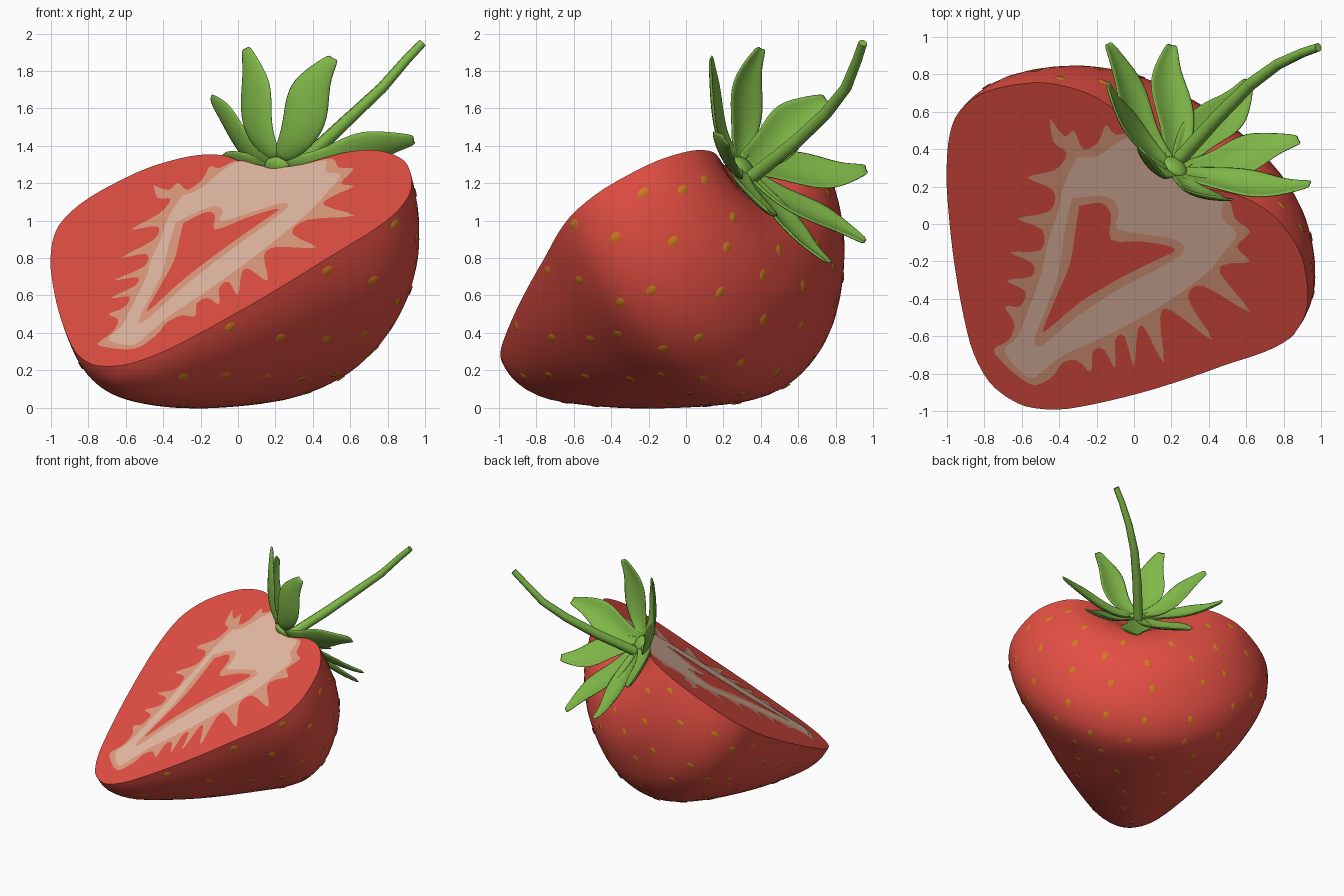
import bpy, bmesh, math, random
from mathutils import Vector, Matrix

if "Cube" in bpy.data.objects:
    bpy.data.objects.remove(bpy.data.objects["Cube"])

random.seed(4)
# Local frame of the tilted half fruit: w across the cut, u from tip to crown, n out of the cut
O = Vector((-0.6, -0.95, 0.24))
n = Vector((-0.337, -0.474, 0.814)).normalized()
u = Vector((0.442, 0.69, 0.574))
u = (u - n * u.dot(n)).normalized()
w = u.cross(n)


def P(s, t, h=0.0):
    return O + w * s + u * t + n * h


def material(name, rgb):
    m = bpy.data.materials.new(name)
    m.diffuse_color = (*rgb, 1)
    m.use_nodes = True
    m.node_tree.nodes["Principled BSDF"].inputs["Base Color"].default_value = m.diffuse_color
    return m


RED = material("strawberry red", (0.77, 0.077, 0.056))
PALE = material("pale core", (0.79, 0.5, 0.38))
PINK = material("salmon core edge", (0.74, 0.33, 0.21))
GREEN = material("leaf green", (0.215, 0.48, 0.065))
SEED = material("seed ochre", (0.64, 0.2, 0.014))


def finish(bm, name, mat, smooth=None):
    me = bpy.data.meshes.new(name)
    bm.to_mesh(me)
    bm.free()
    ob = bpy.data.objects.new(name, me)
    me.materials.append(mat)
    bpy.context.collection.objects.link(ob)
    if smooth:
        bpy.ops.object.select_all(action='DESELECT')
        ob.select_set(True)
        bpy.context.view_layer.objects.active = ob
        bpy.ops.object.shade_smooth_by_angle(angle=math.radians(smooth))
    return ob


def spline(pts, steps):
    out = []
    for i in range(len(pts) - 1):
        a, b, c, d = (Vector(pts[max(0, min(len(pts) - 1, i + k))]) for k in (-1, 0, 1, 2))
        for j in range(steps):
            f = j / steps
            out.append(0.5 * (2 * b + (c - a) * f + (2 * a - 5 * b + 4 * c - d) * f * f
                              + (3 * b - a - 3 * c + d) * f ** 3))
    return out + [Vector(pts[-1])]


# Fruit body: profile (radius, height along axis) swept through half a turn, then capped
profile = spline([(0, -.03), (.12, -.01), (.27, .088), (.41, .24), (.595, .48), (.765, .73), (.93, 1.0),
                  (1.035, 1.2), (1.075, 1.37), (1.03, 1.57), (.87, 1.785), (.72, 1.885), (.56, 1.935),
                  (.4, 1.925), (.28, 1.875), (.15, 1.81), (0, 1.79)], 3)
DEPTH, LEAN = 0.965, 0.15


def skin(r, t, a):
    h = DEPTH * r * math.sin(a)
    return P(-.085 + .1 * max(0, t - .95) + r * math.cos(a), t - LEAN * h, -h)


SEG = 40
bm = bmesh.new()
rows = []
for r, t in profile:
    if r < 1e-4:
        rows.append([bm.verts.new(skin(0, t, 0))] * (SEG + 1))
    else:
        rows.append([bm.verts.new(skin(r, t, math.pi * k / SEG)) for k in range(SEG + 1)])
for a, b in zip(rows, rows[1:]):
    for k in range(SEG):
        q = list(dict.fromkeys((a[k], a[k + 1], b[k + 1], b[k])))
        bm.faces.new(q)
bm.faces.new([r[0] for r in rows] + [r[-1] for r in rows[-2:0:-1]])
bmesh.ops.recalc_face_normals(bm, faces=bm.faces)
finish(bm, "fruit_half", RED, 40)

# Seeds: thin ovals in staggered rows on the skin
bm = bmesh.new()
for row, i in enumerate(range(8, 37, 3)):
    r, t = profile[i]
    count = max(2, round(math.pi * r / 0.36))
    for k in range(count):
        a = math.pi * (k + (0.3 if row % 2 else 0.7) + random.uniform(-.2, .2)) / count
        along = (skin(*profile[i + 1], a) - skin(*profile[i - 1], a)).normalized()
        side = skin(r, t, a + .01) - skin(r, t, a - .01)
        side = (side - along * side.dot(along)).normalized()
        normal = side.cross(along)
        if normal.dot(P(0, 1) - skin(r, t, a)) > 0:
            side, normal = -side, -normal
        rot = Matrix((side, along, normal)).transposed().to_4x4()
        place = Matrix.Translation(skin(r, t, a) + normal * .002)
        bmesh.ops.create_uvsphere(bm, u_segments=10, v_segments=4, radius=1,
                                  matrix=place @ rot @ Matrix.Diagonal((.024, .033, .004, 1)))
finish(bm, "seeds", SEED, 60)


# Painted core on the cut: rounded outlines in top-view x, y dropped onto the cut plane
def plate(name, pts, height, mat):
    bm = bmesh.new()
    vs = []
    for x, y in spline(pts + pts[:1], 3)[:-1]:
        z = O.z - (n.x * (x - O.x) + n.y * (y - O.y)) / n.z
        vs.append(bm.verts.new(Vector((x, y, z)) + n * height))
    f = bm.faces.new(vs)
    f.normal_update()
    if f.normal.dot(n) < 0:
        f.normal_flip()
    bmesh.ops.triangulate(bm, faces=[f])
    finish(bm, name, mat)


plate("core_edge", [
    (-.45, .57), (-.43, .44), (-.36, .38), (-.42, .29), (-.57, .25), (-.43, .18), (-.45, .07), (-.62, .03),
    (-.49, -.03), (-.5, -.14), (-.66, -.15), (-.54, -.21), (-.55, -.28), (-.68, -.3), (-.58, -.36),
    (-.61, -.44), (-.69, -.44), (-.64, -.53), (-.67, -.62), (-.75, -.67), (-.7, -.74), (-.6, -.83),
    (-.52, -.86), (-.43, -.81), (-.38, -.74), (-.3, -.73), (-.23, -.79), (-.22, -.68), (-.16, -.67),
    (-.1, -.77), (-.1, -.62), (-.05, -.6), (.0, -.76), (.02, -.57), (.06, -.56), (.16, -.74), (.14, -.5),
    (.2, -.46), (.42, -.62), (.29, -.4), (.37, -.33), (.62, -.47), (.46, -.26), (.51, -.21), (.62, -.2),
    (.55, -.12), (.62, -.04), (.54, .03), (.5, .14), (.34, .2), (.2, .27), (.1, .37), (.0, .48),
    (-.1, .48), (-.15, .53), (-.19, .44), (-.27, .4), (-.32, .5), (-.37, .47)], .002, PINK)
plate("core_pale", [
    (-.3, .36), (-.37, .22), (-.41, .05), (-.46, -.1), (-.49, -.25), (-.55, -.42), (-.62, -.6), (-.69, -.68),
    (-.56, -.82), (-.46, -.76), (-.36, -.69), (-.2, -.62), (0, -.52), (.2, -.4), (.39, -.26), (.49, -.14),
    (.55, -.05), (.47, .04), (.47, .14), (.34, .19), (.2, .26), (.1, .36), (.0, .46), (-.1, .43),
    (-.2, .36)], .004, PALE)
plate("hollow_edge", [
    (-.33, .14), (-.14, .15), (-.08, .07), (-.09, -.02), (.04, -.05), (.22, -.08), (.27, -.14), (.16, -.22),
    (-.05, -.33), (-.3, -.49), (-.48, -.64), (-.53, -.62), (-.46, -.43), (-.4, -.26), (-.37, -.05)], .006, PINK)
plate("hollow", [
    (-.29, .1), (-.17, .115), (-.12, .05), (-.12, -.08), (.04, -.09), (.17, -.11), (.22, -.14), (.12, -.19),
    (-.06, -.28), (-.28, -.41), (-.46, -.56), (-.48, -.55), (-.41, -.38), (-.34, -.21), (-.31, -.03)], .008, RED)

# Calyx leaves: (angle around axis, reach, rise)
leaves = [(111, .55, .36), (52, .56, .35), (161, .58, .36), (198, .71, .29),
          (239, .76, .21), (274, .79, .19), (312, .69, .25), (351, .66, .34)]
widths = [.05, .075, .095, .112, .125, .125, .108, .08, .055, .03]
for i, (deg, reach, rise) in enumerate(leaves):
    ca, sa = math.cos(math.radians(deg)), math.sin(math.radians(deg))
    bm = bmesh.new()
    grid = []
    for k, half in enumerate(widths):
        f = k / (len(widths) - 1)
        rad = .04 + (reach - .04) * f ** .9
        sway = .025 * math.sin(f * 2 * math.pi) * (-1) ** i
        line = []
        for j in (-1, -.5, 0, .5, 1):
            side = half * j + sway
            t = 1.825 + rise * f ** 1.5 + .035 * j * j * half / .12
            line.append(bm.verts.new(P(.02 + rad * ca - side * sa, t, rad * sa + side * ca)))
        grid.append(line)
    for a, b in zip(grid, grid[1:]):
        for j in range(4):
            bm.faces.new((a[j], b[j], b[j + 1], a[j + 1]))
    ob = finish(bm, f"leaf_{i + 1}", GREEN, 60)
    thick = ob.modifiers.new("thickness", 'SOLIDIFY')
    thick.thickness = .016
    thick.offset = 0
    ob.modifiers.new("soften", 'SUBSURF').levels = 1

# Hub where leaves and stem meet
bm = bmesh.new()
rot = Matrix((w, n, u)).transposed().to_4x4()
bmesh.ops.create_uvsphere(bm, u_segments=16, v_segments=8, radius=1,
                          matrix=Matrix.Translation(P(.01, 1.82, -.02)) @ rot @ Matrix.Diagonal((.08, .07, .04, 1)))
bmesh.ops.recalc_face_normals(bm, faces=bm.faces)
finish(bm, "calyx_hub", GREEN, 60)

# Stem: tapered tube along a bent path
cu = bpy.data.curves.new("stem", 'CURVE')
cu.dimensions = '3D'
cu.bevel_depth = .04
cu.bevel_resolution = 2
cu.use_fill_caps = True
path = [(.21, .31, 1.2, 1.0), (.45, .575, 1.41, .95), (.62, .745, 1.57, .85), (.77, .855, 1.71, .75),
        (.9, .915, 1.86, .65), (.985, .945, 1.95, .6)]
sp = cu.splines.new('POLY')
sp.points.add(len(path) - 1)
for p, (x, y, z, r) in zip(sp.points, path):
    p.co = (x, y, z, 1)
    p.radius = r
stem = bpy.data.objects.new("stem", cu)
cu.materials.append(GREEN)
bpy.context.collection.objects.link(stem)
bpy.ops.object.select_all(action='DESELECT')
stem.select_set(True)
bpy.context.view_layer.objects.active = stem
bpy.ops.object.convert(target='MESH')
bpy.ops.object.shade_smooth_by_angle(angle=math.radians(50))
